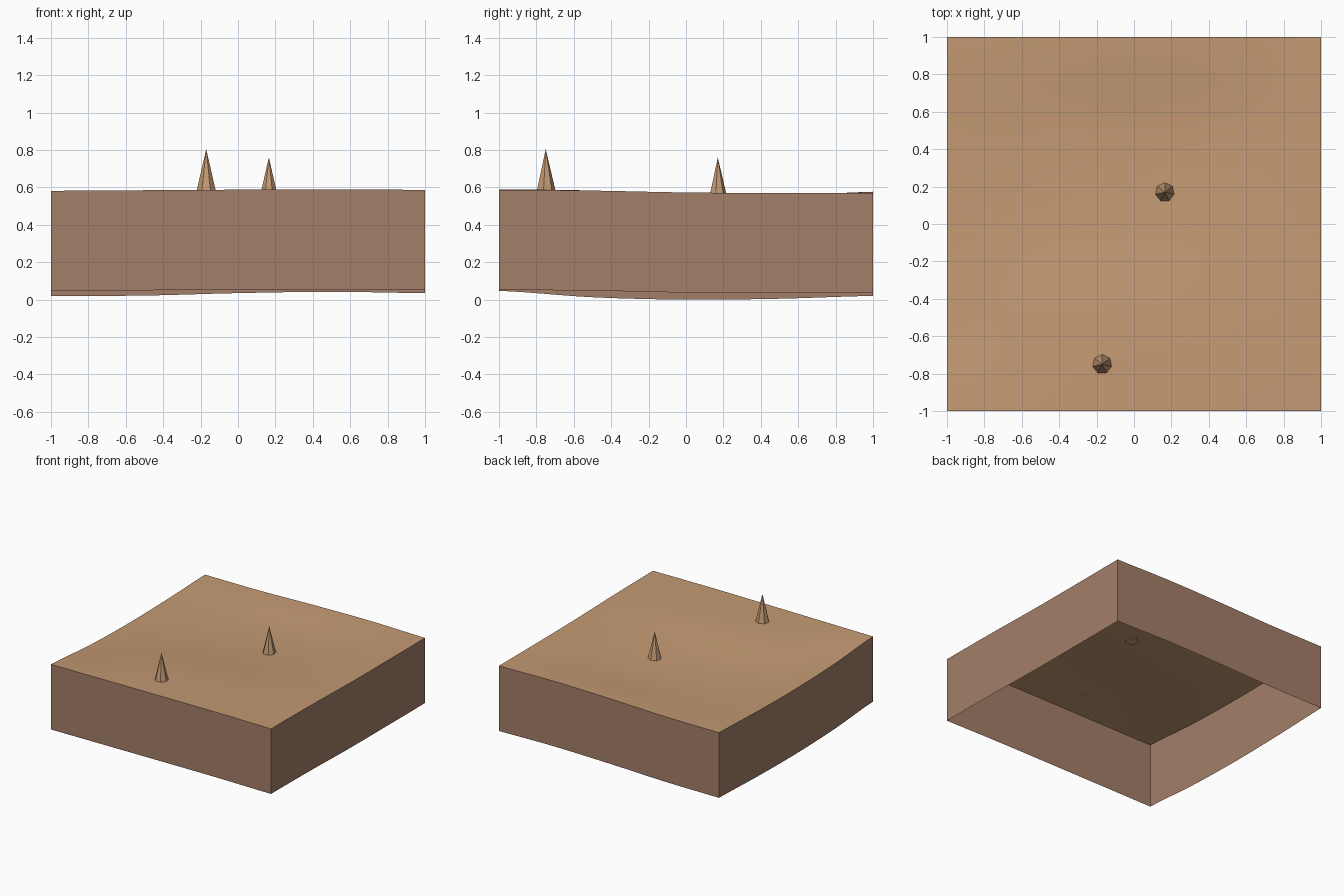
import bpy
import bmesh
from mathutils import Vector

cube = bpy.data.objects.get("Cube")
if cube:
    bpy.data.objects.remove(cube, do_unlink=True)


def make_material(name, srgb):
    color = [((c / 255 + 0.055) / 1.055) ** 2.4 for c in srgb] + [1.0]
    mat = bpy.data.materials.new(name)
    mat.use_nodes = True
    mat.diffuse_color = color
    mat.node_tree.nodes["Principled BSDF"].inputs["Base Color"].default_value = color
    return mat


sand = make_material("sand", (196, 154, 115))
earth = make_material("earth", (164, 127, 105))

DEPTH = 0.535
# Ground heights on a coarse lattice, front row first, x increasing along each row
HEIGHTS = [
    [0.582, 0.585, 0.588, 0.590, 0.587],
    [0.548, 0.568, 0.578, 0.583, 0.583],
    [0.535, 0.535, 0.543, 0.560, 0.573],
    [0.540, 0.533, 0.537, 0.553, 0.570],
    [0.555, 0.557, 0.570, 0.577, 0.570],
]


def spline(values, t):
    """Smooth curve through evenly spaced values, t from -1 to 1."""
    last = len(values) - 1
    u = (t + 1) / 2 * last
    i = min(max(int(u), 0), last - 1)
    f = u - i
    a, b, c, d = (values[min(max(i + k, 0), last)] for k in (-1, 0, 1, 2))
    return b + 0.5 * f * (c - a + f * (2 * a - 5 * b + 4 * c - d + f * (3 * (b - c) + d - a)))


def ground(x, y):
    return spline([spline(row, x) for row in HEIGHTS], y)


def add_object(name, bm, materials):
    mesh = bpy.data.meshes.new(name)
    bm.to_mesh(mesh)
    bm.free()
    obj = bpy.data.objects.new(name, mesh)
    bpy.context.collection.objects.link(obj)
    for mat in materials:
        mesh.materials.append(mat)
    return obj


# Rolling ground sheet
bm = bmesh.new()
bmesh.ops.create_grid(bm, x_segments=32, y_segments=32, size=1)
for v in bm.verts:
    v.co.z = ground(v.co.x, v.co.y)

# Side walls dropped from the rim, open underneath
rim = [e for e in bm.edges if e.is_boundary]
walls = bmesh.ops.extrude_edge_only(bm, edges=rim)["geom"]
bmesh.ops.translate(bm, vec=Vector((0, 0, -DEPTH)),
                    verts=[g for g in walls if isinstance(g, bmesh.types.BMVert)])
bmesh.ops.recalc_face_normals(bm, faces=bm.faces)
bm.normal_update()
if sum(f.normal.z for f in bm.faces) < 0:
    bmesh.ops.reverse_faces(bm, faces=bm.faces)
for f in bm.faces:
    f.material_index = 0 if abs(f.normal.z) > 0.5 else 1
tile = add_object("ground_tile", bm, [sand, earth])
bpy.ops.object.select_all(action="DESELECT")
tile.select_set(True)
bpy.context.view_layer.objects.active = tile
bpy.ops.object.shade_smooth_by_angle()

# Seven-sided spikes standing on the ground
for name, x, y, tip in (("front_spike", -0.17, -0.75, 0.805),
                        ("back_spike", 0.165, 0.17, 0.76)):
    height = 0.225
    bm = bmesh.new()
    bmesh.ops.create_cone(bm, cap_ends=True, segments=7, radius1=0.053,
                          radius2=0, depth=height)
    bmesh.ops.remove_doubles(bm, verts=bm.verts, dist=0.0001)
    spike = add_object(name, bm, [sand])
    spike.location = (x, y, tip - height / 2)
